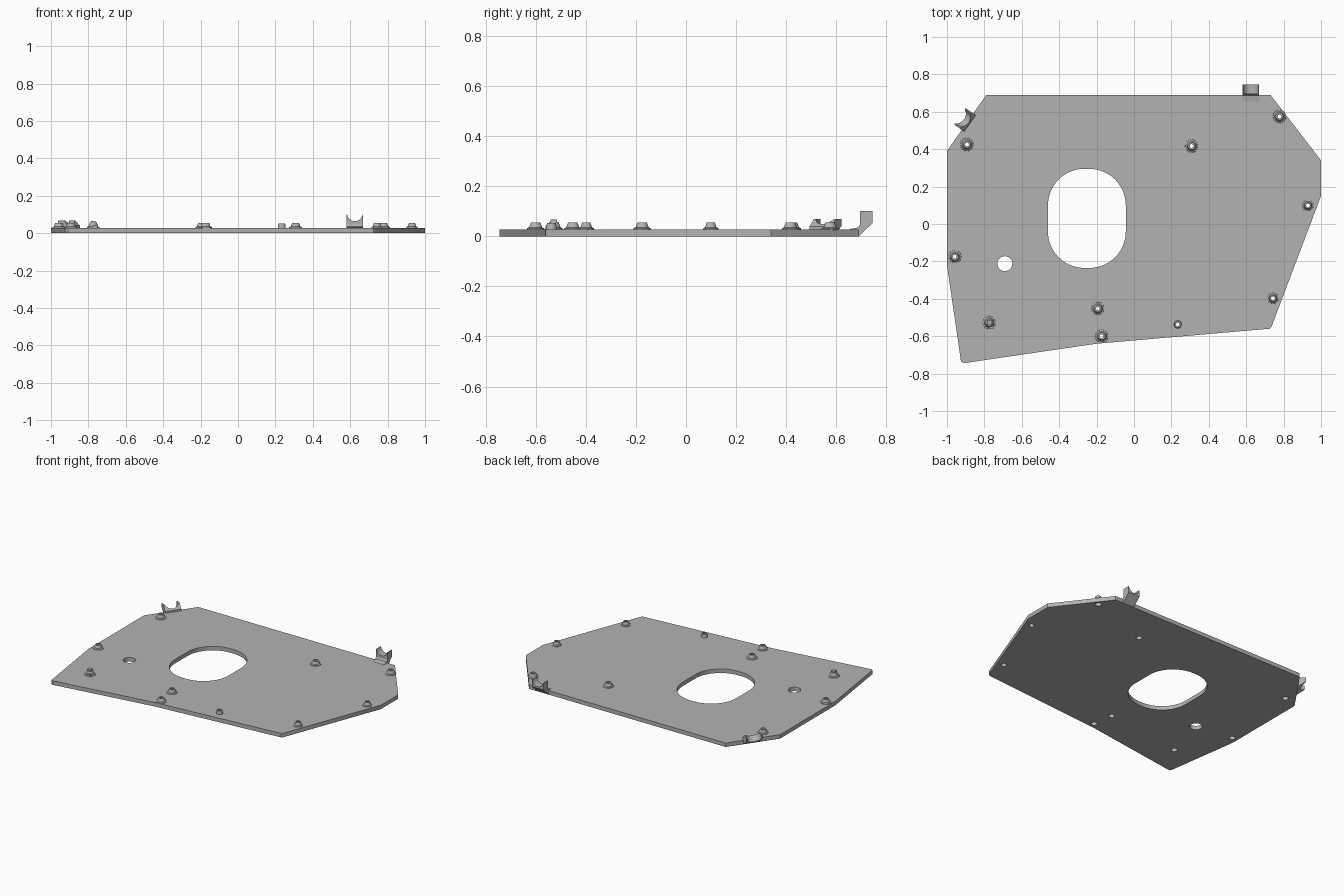
import bpy, bmesh, math
from mathutils import Matrix, Vector

if "Cube" in bpy.data.objects:
    bpy.data.objects.remove(bpy.data.objects["Cube"])

grey = bpy.data.materials.new("plain grey")
grey.use_nodes = True
COLOUR = (0.45, 0.45, 0.45, 1)
grey.diffuse_color = COLOUR
grey.node_tree.nodes["Principled BSDF"].inputs["Base Color"].default_value = COLOUR

T = 0.028  # plate thickness


def link(name, data):
    ob = bpy.data.objects.new(name, data)
    bpy.context.scene.collection.objects.link(ob)
    return ob


def from_bmesh(name, bm):
    bmesh.ops.recalc_face_normals(bm, faces=bm.faces)
    me = bpy.data.meshes.new(name)
    bm.to_mesh(me)
    bm.free()
    me.materials.append(grey)
    return link(name, me)


def bake(ob):
    """Replace an object by its evaluated mesh."""
    deps = bpy.context.evaluated_depsgraph_get()
    me = bpy.data.meshes.new_from_object(ob.evaluated_get(deps))
    name = ob.name
    bpy.data.objects.remove(ob)
    me.materials.clear()
    me.materials.append(grey)
    return link(name, me)


def smooth(ob):
    bpy.ops.object.select_all(action='DESELECT')
    ob.select_set(True)
    bpy.context.view_layer.objects.active = ob
    bpy.ops.object.shade_smooth_by_angle(angle=math.radians(30))


def circle(x, y, r, n=24):
    return [(x + r * math.cos(math.tau * i / n), y + r * math.sin(math.tau * i / n)) for i in range(n)]


def rounded_rect(cx, cy, hw, hh, r, n=14):
    pts = []
    for q, (sx, sy) in enumerate([(1, 1), (-1, 1), (-1, -1), (1, -1)]):
        for i in range(n + 1):
            a = (q + i / n) * math.pi / 2
            pts.append((cx + sx * (hw - r) + r * math.cos(a), cy + sy * (hh - r) + r * math.sin(a)))
    return pts


def lathe(name, profile, x, y, n=24):
    """Spin a closed (radius, z) profile around a vertical axis."""
    bm = bmesh.new()
    rings = [[bm.verts.new((x + r * math.cos(math.tau * i / n), y + r * math.sin(math.tau * i / n), z))
              for i in range(n)] for r, z in profile]
    for a, b in zip(rings, rings[1:] + rings[:1]):
        for i in range(n):
            j = (i + 1) % n
            bm.faces.new((a[i], a[j], b[j], b[i]))
    ob = from_bmesh(name, bm)
    smooth(ob)
    return ob


def cradle(name, profile, width, origin, out, cut_at, cut_axis, cut_r):
    """Extrude an (outward, z) profile along an edge and scoop a round seat out of it."""
    out = Vector(out).normalized()
    along = Vector((-out.y, out.x, 0))
    place = Matrix.Translation(origin) @ Matrix((along, out, (0, 0, 1))).transposed().to_4x4()
    bm = bmesh.new()
    face = bm.faces.new([bm.verts.new((-width / 2, o, z)) for o, z in profile])
    new = bmesh.ops.extrude_face_region(bm, geom=[face])["geom"]
    bmesh.ops.translate(bm, vec=(width, 0, 0), verts=[v for v in new if isinstance(v, bmesh.types.BMVert)])
    bm.transform(place)
    body = from_bmesh(name, bm)
    bm = bmesh.new()
    bmesh.ops.create_cone(bm, cap_ends=True, segments=40, radius1=cut_r, radius2=cut_r, depth=0.5)
    turn = Vector((0, 0, 1)).rotation_difference(Vector(cut_axis)).to_matrix().to_4x4()
    bm.transform(place @ Matrix.Translation(cut_at) @ turn)
    cutter = from_bmesh("seat_cutter", bm)
    cutter.hide_render = True
    mod = body.modifiers.new("seat", 'BOOLEAN')
    mod.object, mod.operation, mod.solver = cutter, 'DIFFERENCE', 'EXACT'
    body = bake(body)
    bpy.data.objects.remove(cutter)
    smooth(body)
    return body


# Boss centres: (x, y, scale)
bosses = [(-0.893, 0.425, 1), (0.308, 0.417, 1), (0.778, 0.575, 1), (0.93, 0.099, 0.88),
          (0.743, -0.398, 0.88), (-0.173, -0.6, 1), (-0.194, -0.452, 1), (-0.958, -0.175, 1)]
tall, small = (-0.774, -0.527), (0.234, -0.537)

# Plate with its window, round hole and boss holes
outline = [(-0.79, 0.69), (0.73, 0.69), (1, 0.34), (1, 0.15), (0.735, -0.55), (0.725, -0.56),
           (-0.2, -0.64), (-0.91, -0.744), (-0.925, -0.735), (-1, -0.22), (-1, 0.39)]
loops = [outline, rounded_rect(-0.252, 0.03, 0.208, 0.265, 0.195), circle(-0.69, -0.212, 0.04)]
loops += [circle(x, y, 0.02 * s) for x, y, s in bosses]
loops += [circle(*tall, 0.02), circle(*small, 0.01)]
cu = bpy.data.curves.new("plate", 'CURVE')
cu.dimensions, cu.fill_mode, cu.extrude = '2D', 'BOTH', T / 2
for pts in loops:
    sp = cu.splines.new('POLY')
    sp.points.add(len(pts) - 1)
    for p, (x, y) in zip(sp.points, pts):
        p.co = (x, y, 0, 1)
    sp.use_cyclic_u = True
plate = bake(link("plate", cu))
plate.data.transform(Matrix.Translation((0, 0, T / 2)))
smooth(plate)


def boss_profile(s, top, bore):
    return [(0.035 * s, T - 0.001), (0.034 * s, T + 0.004), (0.026 * s, T + 0.008), (0.019 * s, top),
            (bore, top), (bore, top - 0.012), (0.02 * s, T), (0.02 * s, 0.004)]


# Hollow tapered bosses
for i, (x, y, s) in enumerate(bosses):
    lathe(f"boss_{i + 1}", boss_profile(s, 0.054, 0.01), x, y)

# Plain small tube
lathe("small_boss", [(0.021, T - 0.001), (0.018, 0.053), (0.01, 0.053), (0.01, T - 0.001)], *small)

# Tall boss with a small block plugging the bore
lathe("tall_boss", boss_profile(1, 0.056, 0.01), *tall)
for name, size, at in [("tall_boss_pin", (0.026, 0.026, 0.024), (0, 0, 0.054)),
                       ("tall_boss_tab", (0.024, 0.014, 0.016), (0.012, -0.027, 0.035))]:
    bm = bmesh.new()
    bmesh.ops.create_cube(bm, size=1, matrix=Matrix.Translation(Vector((*tall, 0)) + Vector(at))
                          @ Matrix.Diagonal((*size, 1)))
    from_bmesh(name, bm)

# Rear hook with a rounded seat
cradle("rear_hook", [(-0.035, T - 0.002), (-0.005, 0.004), (0, 0), (0.055, 0.053), (0.055, 0.1),
                     (0.004, 0.1), (0.004, 0.046), (-0.003, 0.035), (-0.035, T + 0.001)],
       0.088, (0.625, 0.69, 0), (0, 1, 0), (0, 0, 0.106), (0, 1, 0), 0.042)

# Tilted cradle on the slanted left-rear edge
cradle("side_cradle", [(-0.016, T - 0.004), (0, 0), (0.05, 0.04), (0.05, 0.068), (0.012, 0.068), (-0.016, 0.04)],
       0.108, (-0.89, 0.547, 0), (-0.82, 0.574, 0), (0, 0.042, 0.066), (0, 1, -1), 0.047)
